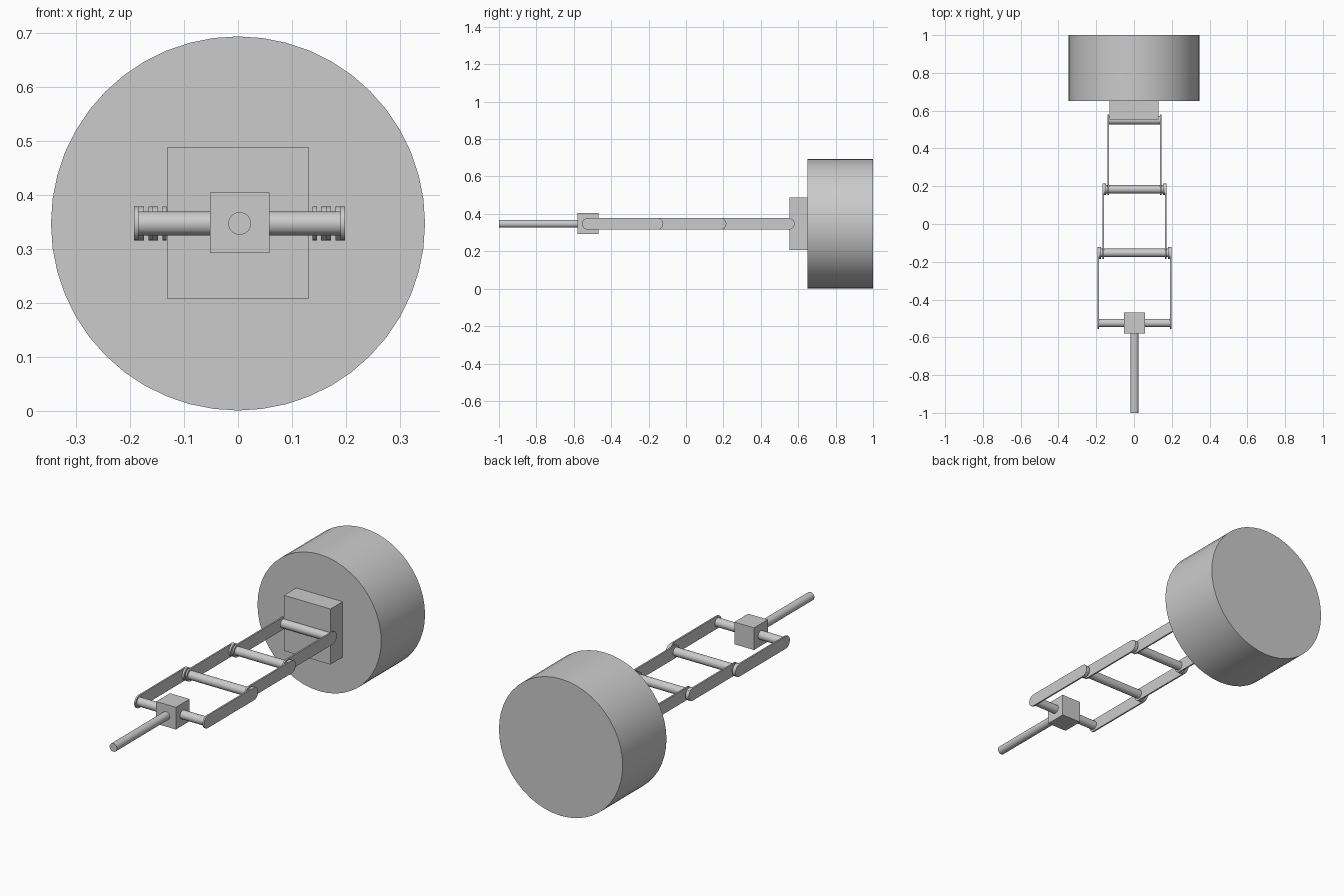
import bpy, bmesh, math
from mathutils import Matrix

if "Cube" in bpy.data.objects:
    bpy.data.objects.remove(bpy.data.objects["Cube"])

Z = 0.347      # common axis height
CX = 0.003     # lateral centre of the linkage
JOINTS = [-0.524, -0.153, 0.184, 0.549]
LINK_R = 0.0315


def finish(name, bm, smooth=False):
    bmesh.ops.recalc_face_normals(bm, faces=bm.faces)
    me = bpy.data.meshes.new(name)
    bm.to_mesh(me)
    bm.free()
    ob = bpy.data.objects.new(name, me)
    bpy.context.collection.objects.link(ob)
    if smooth:
        bpy.ops.object.select_all(action='DESELECT')
        ob.select_set(True)
        bpy.context.view_layer.objects.active = ob
        bpy.ops.object.shade_smooth_by_angle(angle=math.radians(35))
    return ob


def box(name, x, y, z):
    bm = bmesh.new()
    size = [b - a for a, b in (x, y, z)]
    mid = [(a + b) / 2 for a, b in (x, y, z)]
    bmesh.ops.create_cube(bm, size=1, matrix=Matrix.Translation(mid) @ Matrix.Diagonal((*size, 1)))
    return finish(name, bm)


def cylinder(name, axis, centre, r, length, sides=32):
    bm = bmesh.new()
    rot = Matrix.Rotation(math.pi / 2, 4, 'Y' if axis == 'X' else 'X')
    bmesh.ops.create_cone(bm, cap_ends=True, segments=sides, radius1=r, radius2=r,
                          depth=length, matrix=Matrix.Translation(centre) @ rot)
    return finish(name, bm, True)


def link(name, x0, x1, ya, yb, n=12):
    """Flat bar with rounded ends, extruded across x."""
    bm = bmesh.new()
    pts = []
    for yc, start in ((yb, -math.pi / 2), (ya, math.pi / 2)):
        for i in range(n + 1):
            a = start + math.pi * i / n
            pts.append((yc + LINK_R * math.cos(a), Z + LINK_R * math.sin(a)))
    face = bm.faces.new([bm.verts.new((x0, y, z)) for y, z in pts])
    ext = bmesh.ops.extrude_face_region(bm, geom=[face], use_keep_orig=True)
    verts = [v for v in ext['geom'] if isinstance(v, bmesh.types.BMVert)]
    bmesh.ops.translate(bm, verts=verts, vec=(x1 - x0, 0, 0))
    return finish(name, bm, True)


# Hammer drum and its mounting block
cylinder("drum", 'Y', (0, 0.825, Z), 0.346, 0.35, 48)
box("mount_block", (-0.13, 0.13), (0.553, 0.65), (0.207, 0.488))

# Handle rod and the block it joins
box("handle_block", (CX - 0.055, CX + 0.055), (-0.579, -0.469), (0.292, 0.404))
cylinder("handle_rod", 'Y', (CX, -0.785, Z), 0.021, 0.43)

# Cross pins, one per joint
for i, (y, half) in enumerate(zip(JOINTS, (0.194, 0.194, 0.168, 0.142))):
    cylinder(f"cross_pin_{i + 1}", 'X', (CX, y, Z), 0.022, 2 * half)

# Side links, each pair nested inside the previous one
for i, outer in enumerate((0.195, 0.169, 0.143)):
    for side, s in (("right", 1), ("left", -1)):
        link(f"{side}_link_{i + 1}", CX + s * (outer - 0.008), CX + s * outer,
             JOINTS[i], JOINTS[i + 1])

# Washers between the overlapping links
for i, x in ((1, 0.182), (2, 0.156)):
    for side, s in (("right", 1), ("left", -1)):
        cylinder(f"{side}_washer_{i}", 'X', (CX + s * x, JOINTS[i], Z), LINK_R, 0.010)
